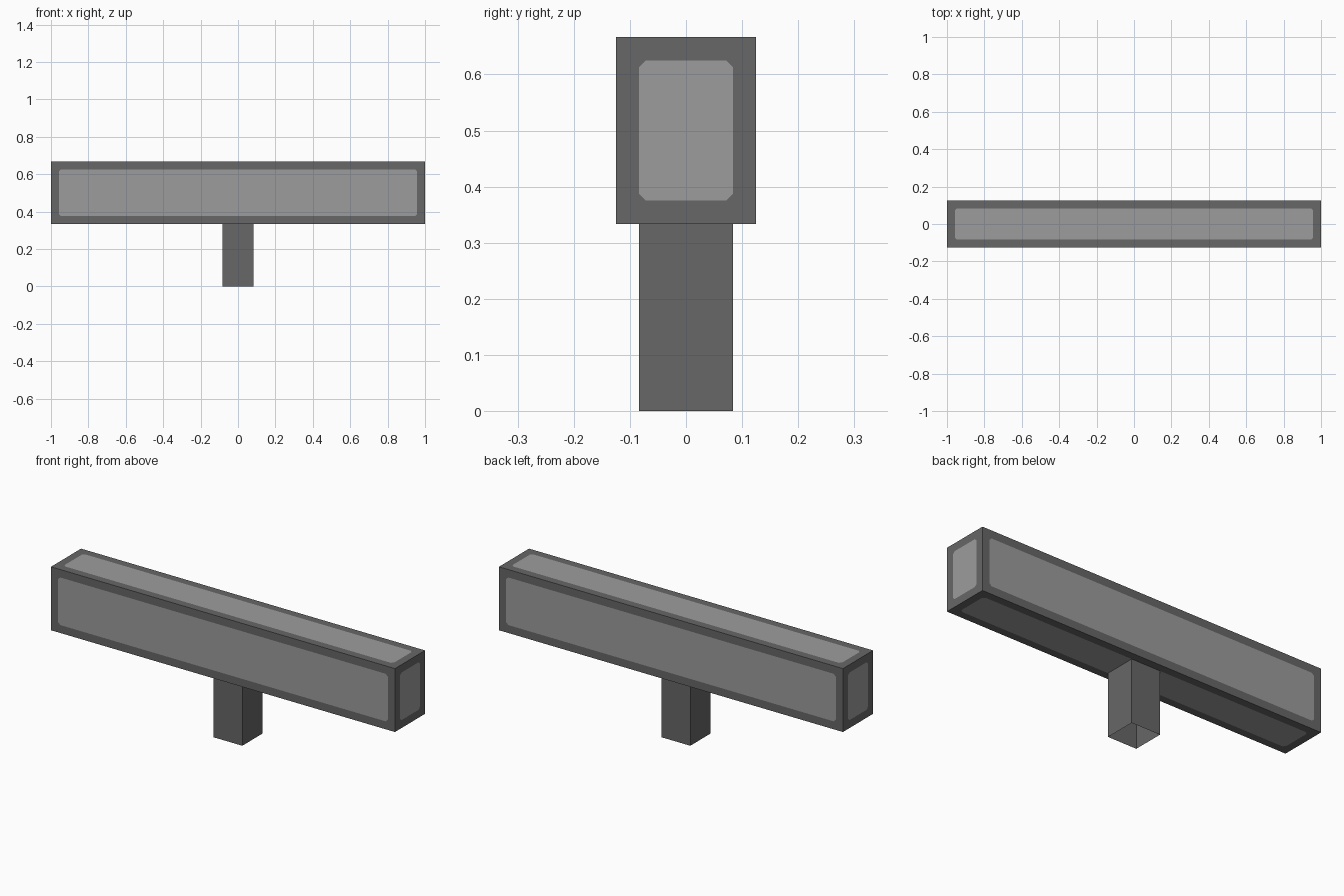
import bpy, bmesh
from mathutils import Matrix

if "Cube" in bpy.data.objects:
    bpy.data.objects.remove(bpy.data.objects["Cube"])

U = 1 / 24  # design grid unit


def material(name, value):
    m = bpy.data.materials.new(name)
    m.diffuse_color = (value, value, value, 1)
    m.use_nodes = True
    m.node_tree.nodes["Principled BSDF"].inputs["Base Color"].default_value = m.diffuse_color
    return m


dark = material("dark grey", 0.135)
light = material("light grey", 0.335)


def box(bm, size, z):
    mat = Matrix.Translation((0, 0, z)) @ Matrix.Diagonal((*size, 1))
    bmesh.ops.create_cube(bm, size=1, matrix=mat)


def finish(bm, name, mats):
    me = bpy.data.meshes.new(name)
    bm.to_mesh(me)
    bm.free()
    for m in mats:
        me.materials.append(m)
    ob = bpy.data.objects.new(name, me)
    bpy.context.collection.objects.link(ob)
    return ob


# Beam: every side has a flush light panel with clipped corners
bm = bmesh.new()
box(bm, (2, 6 * U, 8 * U), 12 * U)
panels = bm.faces[:]
bmesh.ops.inset_individual(bm, faces=panels, thickness=U, use_even_offset=True)
corners = list({v for f in panels for v in f.verts})
bmesh.ops.bevel(bm, geom=corners, offset=0.012, offset_type='OFFSET',
                segments=1, affect='VERTICES')
for f in bm.faces:
    f.material_index = 1 if len(f.verts) == 8 else 0
finish(bm, "beam", (dark, light))

# Post: square tube, open at the bottom and closed by the beam above
bm = bmesh.new()
box(bm, (4 * U, 4 * U, 8 * U), 4 * U)
caps = [f for f in bm.faces if abs(f.normal.z) > 0.5]
bmesh.ops.delete(bm, geom=caps, context='FACES_ONLY')
finish(bm, "post", (dark,))
